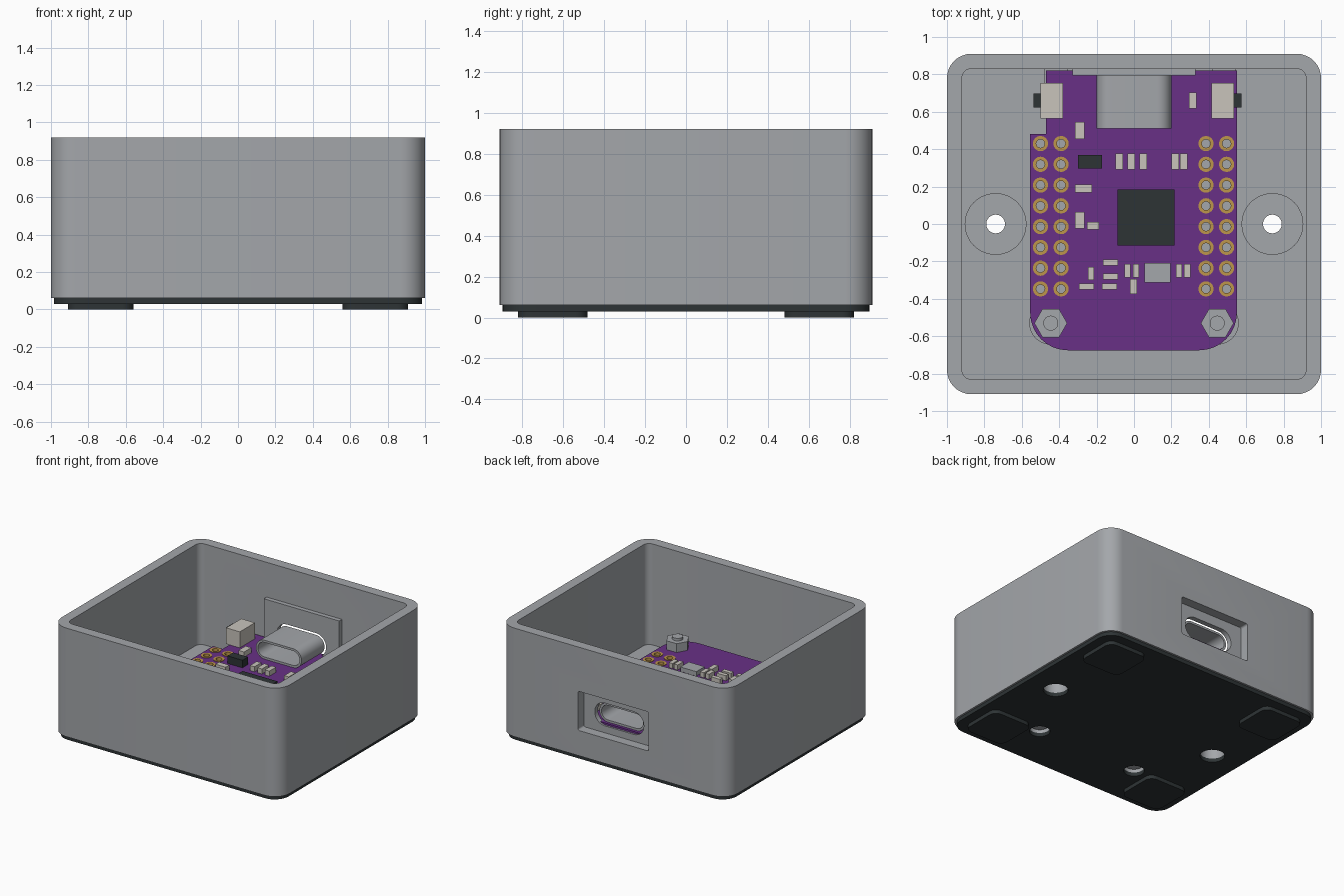
import bpy, bmesh
from math import sin, cos, pi, radians

cube = bpy.data.objects.get("Cube")
if cube:
    bpy.data.objects.remove(cube, do_unlink=True)


def material(name, r, g, b):
    m = bpy.data.materials.new(name)
    m.use_nodes = True
    m.diffuse_color = (r, g, b, 1)
    m.node_tree.nodes["Principled BSDF"].inputs["Base Color"].default_value = (r, g, b, 1)
    return m


GREY = material("grey", .37, .385, .405)
DARK = material("charcoal", .027, .034, .036)
PURPLE = material("purple", .138, .03, .238)
CREAM = material("cream", .58, .55, .5)
GOLD = material("gold", .515, .305, .07)


# Outlines
def circle(x, y, r, n=32):
    return [(x + r * cos(2 * pi * i / n), y + r * sin(2 * pi * i / n)) for i in range(n)]


def rounded(points, radii, steps=8):
    """Counter-clockwise right-angled outline with a radius at each corner."""
    out = []
    for i, (x, y) in enumerate(points):
        r = radii[i] if isinstance(radii, (list, tuple)) else radii
        px, py = points[i - 1]
        nx, ny = points[(i + 1) % len(points)]

        def toward(ax, ay):
            d = ((ax - x) ** 2 + (ay - y) ** 2) ** .5
            return (ax - x) / d, (ay - y) / d
        a, b = toward(px, py), toward(nx, ny)
        if r == 0:
            out.append((x, y))
            continue
        for k in range(steps + 1):
            t = k / steps * pi / 2
            u, v = r * (1 - sin(t)), r * (1 - cos(t))
            out.append((x + a[0] * u + b[0] * v, y + a[1] * u + b[1] * v))
    return out


def rect(x, y, w, h, r=0):
    w, h = w / 2, h / 2
    return rounded([(x - w, y - h), (x + w, y - h), (x + w, y + h), (x - w, y + h)], r)


# Solids
def smooth(ob):
    ob.data.shade_smooth()
    ob.data.set_sharp_from_angle(angle=radians(30))


def solids(name, mat, shapes, axis="z"):
    """Extrude (outline, low, high[, hole outline]) shapes into one object."""
    bm = bmesh.new()
    for outline, low, high, *hole in shapes:
        def ring(pts, h):
            return [bm.verts.new((x, y, h) if axis == "z" else (x, h, y)) for x, y in pts]

        def bridge(p, q):
            for i in range(len(p)):
                bm.faces.new((p[i - 1], p[i], q[i], q[i - 1]))
        a, b = ring(outline, low), ring(outline, high)
        bridge(a, b)
        if hole:
            c, d = ring(hole[0], low), ring(hole[0], high)
            bridge(c, d)
            bridge(a, c)
            bridge(b, d)
        else:
            bm.faces.new(a)
            bm.faces.new(b)
    bmesh.ops.recalc_face_normals(bm, faces=bm.faces)
    me = bpy.data.meshes.new(name)
    bm.to_mesh(me)
    bm.free()
    me.materials.append(mat)
    ob = bpy.data.objects.new(name, me)
    bpy.context.collection.objects.link(ob)
    smooth(ob)
    return ob


def combine(ob, operation, shapes, axis="z"):
    helper = solids("helper", ob.data.materials[0], shapes, axis)
    helper.hide_render = True
    mod = ob.modifiers.new("bool", "BOOLEAN")
    mod.operation, mod.object, mod.solver = operation, helper, "EXACT"
    bpy.context.view_layer.objects.active = ob
    bpy.ops.object.modifier_apply(modifier=mod.name)
    bpy.data.objects.remove(helper, do_unlink=True)
    smooth(ob)


SIDES = (-1, 1)
MOUNTS = [(s * .74, 0) for s in SIDES]
SCREWS = [(s * .445, -.53) for s in SIDES]
FLOOR, BOARD, TOP = .12, .28, .33

# Open housing with bosses, board posts and connector plate
housing = solids("housing", GREY, [(rect(0, 0, 2, 1.82, .13), .06, .92)])
combine(housing, "DIFFERENCE", [(rect(0, 0, 1.84, 1.66, .05), FLOOR, 1)])
combine(housing, "UNION", [(circle(x, y, .165, 48), .09, .2) for x, y in MOUNTS]
        + [(circle(x, y, .115), .09, BOARD) for x, y in SCREWS]
        + [(rect(x, .78, .125, .16), .09, BOARD) for x in (-.415, .48)])
combine(housing, "UNION", [(rect(0, .37, .66, .55), .795, .87)], "y")
# Mounting holes and screw recesses
combine(housing, "DIFFERENCE", [(circle(x, y, .09), 0, .14) for x, y in MOUNTS]
        + [(circle(x, y, .075), 0, .13) for x, y in SCREWS])
combine(housing, "DIFFERENCE", [(circle(x, y, .05), .05, .3) for x, y in MOUNTS])
# Connector pocket and slot in the back wall
combine(housing, "DIFFERENCE", [(rect(0, .415, .62, .31, .015), .835, 1)], "y")
combine(housing, "DIFFERENCE", [(rect(0, .405, .43, .18, .088), .7, 1)], "y")

# Dark base sheet and feet
base = solids("base_sheet", DARK, [(rect(0, 0, 1.97, 1.79, .12), .03, .06)])
combine(base, "DIFFERENCE", [(circle(x, y, .09), 0, .1) for x, y in MOUNTS]
        + [(circle(x, y, .075), 0, .1) for x, y in SCREWS])
solids("feet", DARK, [(rect(sx * .735, sy * .65, .35, .34, .06), 0, .03)
                      for sx in SIDES for sy in SIDES])

# Circuit board with plated holes
PINS = [(x, .43 - .111 * i) for x in (-.5, -.39, .385, .495) for i in range(8)]
outline = rounded([(-.555, -.675), (.55, -.675), (.55, .82), (-.47, .82), (-.47, .48), (-.555, .48)],
                  [.2, .2, 0, 0, 0, 0])
board = solids("circuit_board", PURPLE, [(outline, BOARD, TOP)])
combine(board, "DIFFERENCE", [(circle(x, y, .03, 16), .2, .4) for x, y in PINS])
solids("pin_rings", GOLD, [(circle(x, y, .041, 16), BOARD - .004, TOP + .004, circle(x, y, .023, 16))
                           for x, y in PINS])

# Connector shell
solids("connector_shell", GREY, [(rect(0, .405, .4, .15, .074), .51, .797,
                                  rect(0, .405, .365, .115, .057))], "y")

# Side buttons
solids("button_bodies", CREAM, [(rect(x, .66, .12, .19), TOP, .457) for x in (-.44, .475)])
solids("button_plungers", DARK, [(rect(x, .66, .06, .075), .36, .43) for x in (-.507, .545)])

# Chips and crystal
solids("main_chip", DARK, [(rect(.063, .035, .305, .3), TOP, .37)])
solids("small_chip", DARK, [(rect(-.235, .333, .13, .07), TOP, .39)])
solids("crystal", GREY, [(rect(.125, -.26, .14, .105), TOP, .365)])

# Small surface parts, grouped by footprint
PARTS = {
    (.04, .085): [(.315, .66), (-.08, .335), (-.015, .335), (.05, .335), (.22, .335), (.265, .335)],
    (.05, .09): [(-.29, .5), (-.29, .02)],
    (.09, .045): [(-.27, .19)],
    (.065, .04): [(-.22, -.01)],
    (.08, .033): [(-.125, -.205), (-.125, -.28), (-.255, -.335), (-.13, -.335)],
    (.033, .07): [(-.23, -.265), (-.035, -.25), (.01, -.25), (.24, -.25), (.285, -.25)],
    (.036, .08): [(-.003, -.335)],
}
solids("surface_parts", CREAM, [(rect(x, y, w, h), TOP, TOP + .04)
                                for (w, h), spots in PARTS.items() for x, y in spots])

# Board screws and hex nuts
solids("hex_nuts", GREY, [(circle(x, y, .088, 6), TOP, .4) for x, y in SCREWS])
solids("screw_shafts", GREY, [(circle(x, y, .04, 24), .1, .42) for x, y in SCREWS])
solids("screw_heads", GREY, [(circle(x, y, .065, 24), .08, .128) for x, y in SCREWS])
